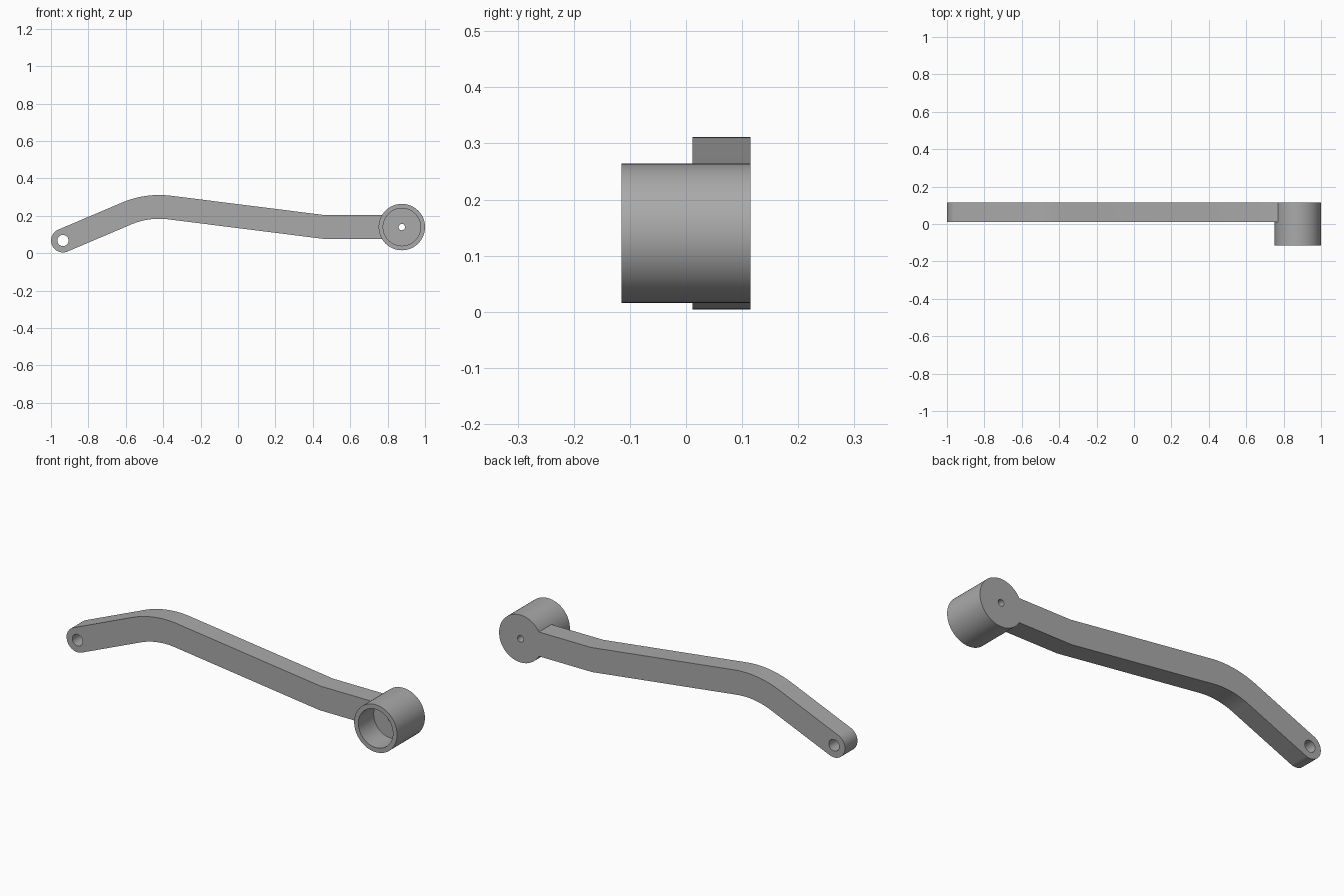
import bpy
import bmesh
from math import cos, sin, tan, pi, radians, atan2
from mathutils import Vector

cube = bpy.data.objects.get("Cube")
if cube:
    bpy.data.objects.remove(cube)

grey = bpy.data.materials.new("plain grey")
grey.use_nodes = True
colour = (0.4, 0.4, 0.4, 1)
grey.diffuse_color = colour
grey.node_tree.nodes["Principled BSDF"].inputs["Base Color"].default_value = colour

BACK, ARM_FRONT, CUP_FRONT = 0.115, 0.012, -0.115
EYE = Vector((-0.936, 0.068))
HUB = Vector((0.876, 0.14))
HALF = 0.0635


def finish(bm, name):
    bmesh.ops.recalc_face_normals(bm, faces=bm.faces)
    mesh = bpy.data.meshes.new(name)
    bm.to_mesh(mesh)
    bm.free()
    mesh.materials.append(grey)
    obj = bpy.data.objects.new(name, mesh)
    bpy.context.collection.objects.link(obj)
    bpy.ops.object.select_all(action="DESELECT")
    obj.select_set(True)
    bpy.context.view_layer.objects.active = obj
    bpy.ops.object.shade_smooth_by_angle(angle=radians(30))
    return obj


def arc(centre, radius, start, end, steps):
    angles = [start + (end - start) * i / steps for i in range(steps + 1)]
    return [centre + radius * Vector((cos(a), sin(a))) for a in angles]


# Arm: constant-width strip along a centre line with one rounded bend
bend = Vector((-0.485, 0.2595))
knee = Vector((0.465, HUB.y))
rise = (bend - EYE).angle_signed(Vector((1, 0)))
fall = (knee - bend).angle_signed(Vector((1, 0)))
rise, fall = atan2(*(bend - EYE).yx), atan2(*(knee - bend).yx)
radius = 0.447
run = radius * tan((rise - fall) / 2)
start = bend - run * Vector((cos(rise), sin(rise)))
centre = start + radius * Vector((sin(rise), -cos(rise)))
mitre = HALF * tan(-fall / 2)

outline = arc(EYE, HALF, rise + pi * 1.5, rise + pi / 2, 32)
outline += arc(centre, radius + HALF, rise + pi / 2, fall + pi / 2, 16)
outline.append(knee + Vector((mitre, HALF)))
bite = 0.12                      # arm end tucks just inside the cup wall
half_angle = math_angle = atan2(HALF, (bite ** 2 - HALF ** 2) ** 0.5)
outline += arc(HUB, bite, pi - half_angle, pi + half_angle, 12)
outline.append(knee + Vector((-mitre, -HALF)))
outline += arc(centre, radius - HALF, fall + pi / 2, rise + pi / 2, 16)
eye_hole = arc(EYE, 0.03, 0, 2 * pi, 32)[:-1]

bm = bmesh.new()
edges = []
for loop in (outline, eye_hole):
    verts = [bm.verts.new((p.x, ARM_FRONT, p.y)) for p in loop]
    edges += [bm.edges.new((a, b)) for a, b in zip(verts, verts[1:] + verts[:1])]
bmesh.ops.triangle_fill(bm, edges=edges, use_beauty=True)
side = bmesh.ops.extrude_face_region(bm, geom=bm.faces[:], use_keep_orig=True)
moved = [g for g in side["geom"] if isinstance(g, bmesh.types.BMVert)]
bmesh.ops.translate(bm, verts=moved, vec=(0, BACK - ARM_FRONT, 0))
finish(bm, "arm")

# Cup: hollow cylinder with a pierced floor, turned about the y direction
profile = [(0.017, BACK), (0.124, BACK), (0.124, CUP_FRONT),
           (0.1, CUP_FRONT), (0.1, ARM_FRONT), (0.017, ARM_FRONT)]
bm = bmesh.new()
SEGMENTS = 64
rings = []
for i in range(SEGMENTS):
    a = 2 * pi * i / SEGMENTS
    rings.append([bm.verts.new((HUB.x + r * cos(a), y, HUB.y + r * sin(a)))
                  for r, y in profile])
for i, ring in enumerate(rings):
    after = rings[(i + 1) % SEGMENTS]
    for j in range(len(profile)):
        k = (j + 1) % len(profile)
        bm.faces.new((ring[j], ring[k], after[k], after[j]))
finish(bm, "hub_cup")
